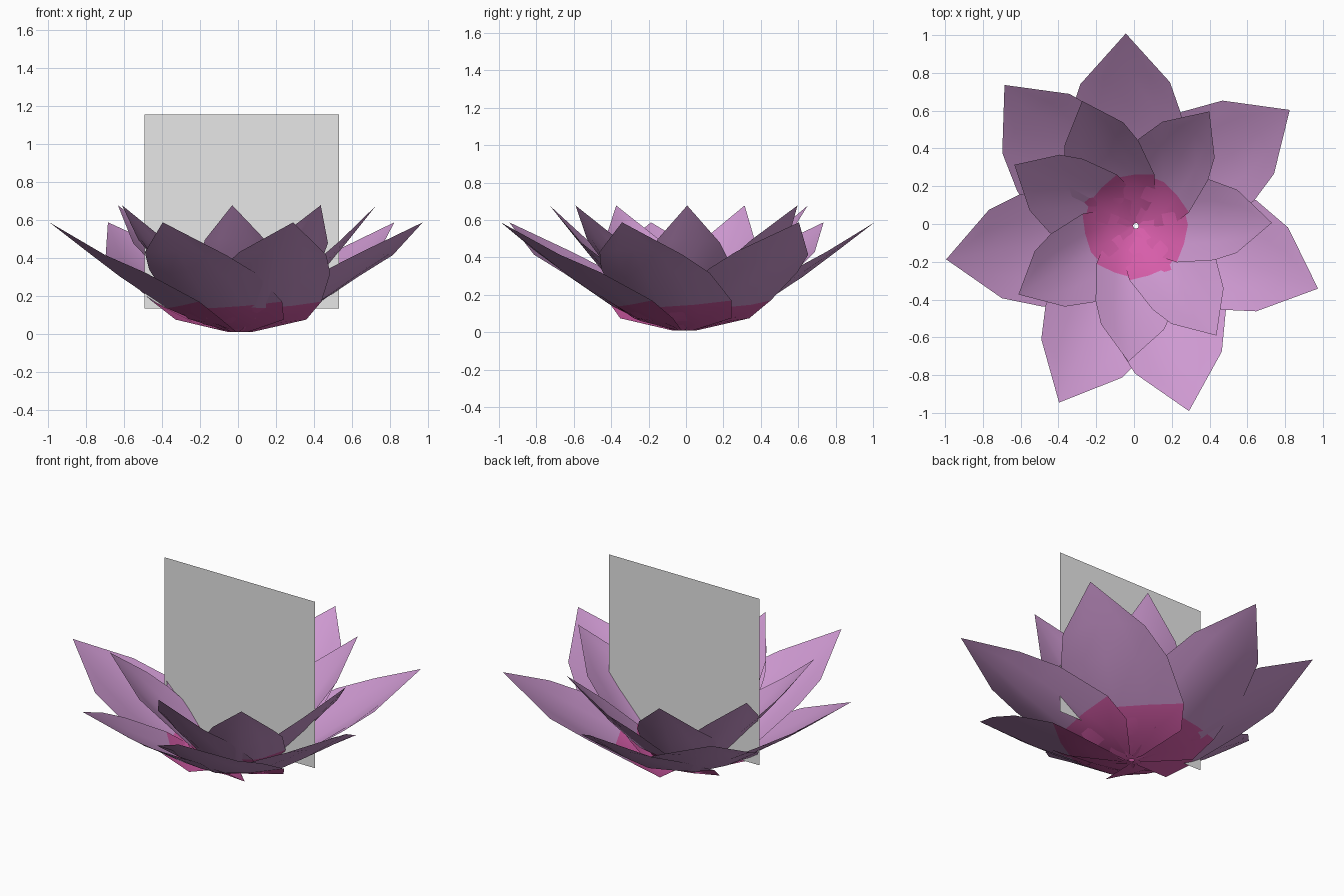
import bpy
import bmesh
from math import radians
from mathutils import Matrix, Vector

old = bpy.data.objects.get("Cube")
if old:
    bpy.data.objects.remove(old, do_unlink=True)


def make_material(name, color):
    mat = bpy.data.materials.new(name)
    mat.use_nodes = True
    mat.diffuse_color = (*color, 1)
    bsdf = mat.node_tree.nodes["Principled BSDF"]
    bsdf.inputs["Base Color"].default_value = (*color, 1)
    bsdf.inputs["Roughness"].default_value = 0.8
    return mat


LILAC = make_material("lilac petal", (0.62, 0.32, 0.64))
PINK = make_material("pink petal base", (0.68, 0.11, 0.40))
GREY = make_material("pale grey", (0.8, 0.8, 0.8))
CENTRE = Vector((0.01, -0.01, 0))

# Petal rows, base to tip: right edge, midrib, left edge as (out, side, height)
ROWS = [
    ((0.01, -0.05, 0.01), (0.02, 0, 0.01), (0.03, 0.06, 0.01)),
    ((0.16, -0.23, 0.08), (0.19, 0, 0.05), (0.154, 0.32, 0.075)),
    ((0.30, -0.28, 0.18), (0.39, 0, 0.135), (0.283, 0.366, 0.17)),
    ((0.58, -0.27, 0.34), (0.64, 0, 0.30), (0.56, 0.335, 0.32)),
    ((0.75, -0.22, 0.43), (0.82, 0, 0.435), (0.765, 0.254, 0.415)),
]
TIP = (1.02, 0, 0.588)


def petal(name, angle, spread, rise):
    """A cupped petal with a pink base, turned about the flower centre."""
    bm = bmesh.new()
    grid = []
    for right, mid, left in ROWS:
        mid = Vector(mid)
        row = []
        for t in (-1, -0.5, 0, 0.5, 1):
            step = Vector(left if t > 0 else right) - mid
            bow = abs(t) ** 1.5
            p = mid + Vector((step.x * bow, step.y * abs(t), step.z * bow))
            row.append(bm.verts.new(p))
        grid.append(row)
    for i, (low, high) in enumerate(zip(grid, grid[1:])):
        for j in range(4):
            face = bm.faces.new((low[j], high[j], high[j + 1], low[j + 1]))
            face.material_index = 1 if i < 2 else 0
    tip = bm.verts.new(TIP)
    for a, b in zip(grid[-1], grid[-1][1:]):
        bm.faces.new((a, tip, b))
    bmesh.ops.reverse_faces(bm, faces=bm.faces[:])
    bm.transform(Matrix.Translation(CENTRE)
                 @ Matrix.Rotation(radians(angle), 4, "Z")
                 @ Matrix.Diagonal((spread, spread, rise, 1)))
    bm.normal_update()
    mesh = bpy.data.meshes.new(name)
    bm.to_mesh(mesh)
    bm.free()
    mesh.materials.append(LILAC)
    mesh.materials.append(PINK)
    mesh.shade_smooth()
    obj = bpy.data.objects.new(name, mesh)
    bpy.context.collection.objects.link(obj)


# Two rings of petals; the inner ring is narrower and steeper
for n, angle in enumerate((93, 37, -19, -74, -113.5, -170, 133)):
    petal(f"outer_petal_{n + 1}", angle, 1, 1)
    petal(f"inner_petal_{n + 1}", angle + 20.3, 0.706, 1.153)

# Upright square panel through the middle
bpy.ops.mesh.primitive_plane_add(size=1.025, location=(0.02, -0.01, 0.645),
                                 rotation=(radians(90), 0, 0))
panel = bpy.context.object
panel.name = "upright_panel"
panel.data.materials.append(GREY)
